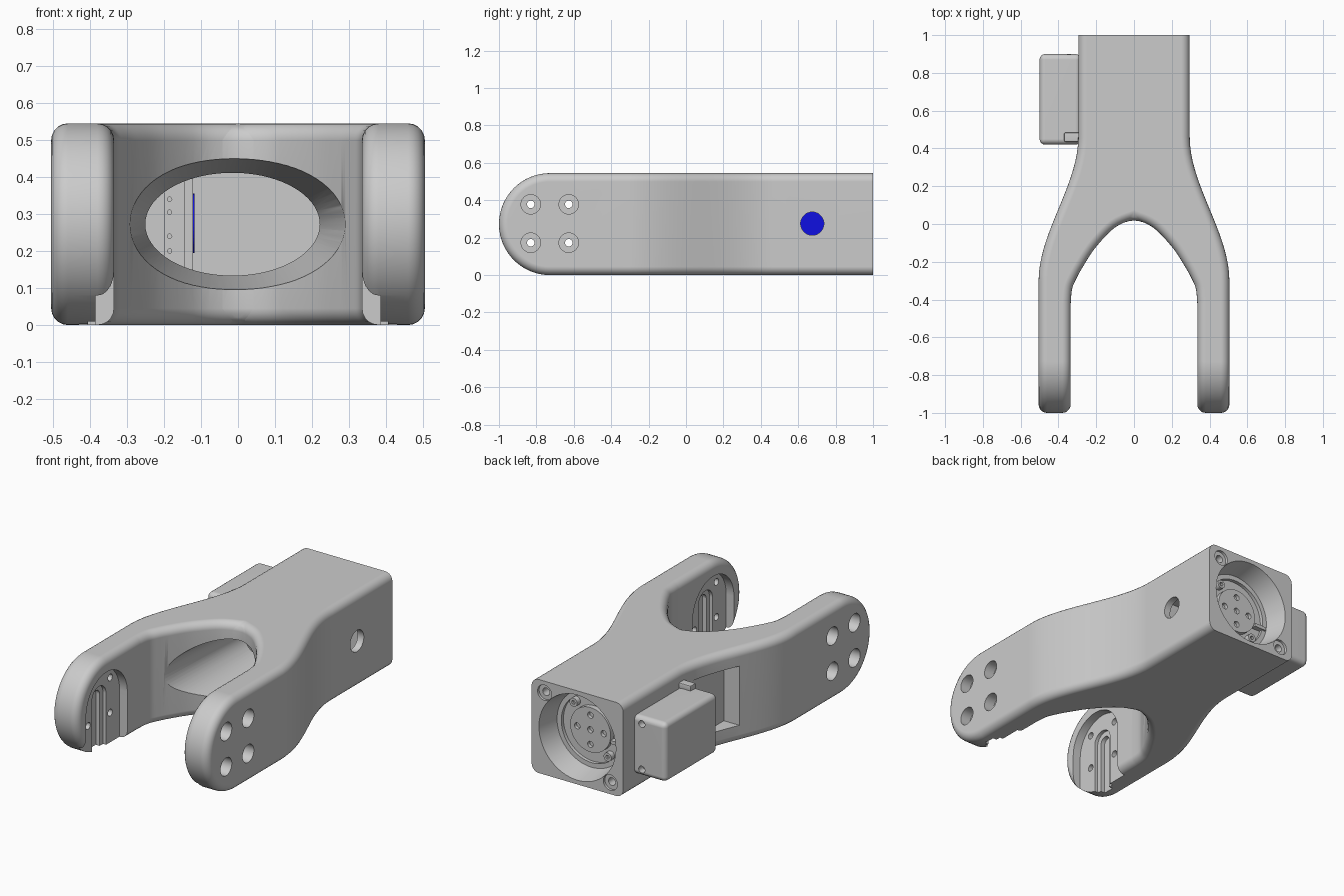
import bpy, bmesh, math
from mathutils import Vector

if "Cube" in bpy.data.objects:
    bpy.data.objects.remove(bpy.data.objects["Cube"])

H, MID = 0.545, 0.2725          # overall height and its middle


def lift(axis, d, u, v):
    return {'x': (d, u, v), 'y': (u, d, v), 'z': (u, v, d)}[axis]


def solid(name, axis, d0, prof0, d1, prof1=None):
    """Closed solid between two matching 2D profiles placed along an axis."""
    prof1 = prof1 or prof0
    n = len(prof0)
    bm = bmesh.new()
    a = [bm.verts.new(lift(axis, d0, *p)) for p in prof0]
    b = [bm.verts.new(lift(axis, d1, *p)) for p in prof1]
    bm.faces.new(a)
    bm.faces.new(b)
    for i in range(n):
        j = (i + 1) % n
        bm.faces.new((a[i], a[j], b[j], b[i]))
    bmesh.ops.recalc_face_normals(bm, faces=bm.faces)
    me = bpy.data.meshes.new(name)
    bm.to_mesh(me)
    bm.free()
    ob = bpy.data.objects.new(name, me)
    bpy.context.collection.objects.link(ob)
    return ob


def circle(u, v, r, rv=None, n=48):
    rv = rv or r
    return [(u + r * math.cos(2 * math.pi * i / n), v + rv * math.sin(2 * math.pi * i / n)) for i in range(n)]


def rect(u0, u1, v0, v1):
    return [(u0, v0), (u1, v0), (u1, v1), (u0, v1)]


def arch(u, v, r, n=24):
    """Upright slot profile, open through the bottom."""
    return [(u - r, -0.1), (u + r, -0.1)] + [
        (u + r * math.cos(math.pi * i / n), v + r * math.sin(math.pi * i / n)) for i in range(n + 1)]


def spline(pts, steps=5):
    """Catmull-Rom curve through the points."""
    p = [Vector(q) for q in [pts[0]] + pts + [pts[-1]]]
    out = []
    for i in range(1, len(p) - 2):
        for s in range(steps):
            t = s / steps
            a, b, c, d = p[i - 1:i + 3]
            out.append(tuple(0.5 * (2 * b + (c - a) * t + (2 * a - 5 * b + 4 * c - d) * t * t
                                    + (3 * b - a - 3 * c + d) * t ** 3)))
    return out + [tuple(p[-1])]


def apply(ob, mod):
    bpy.context.view_layer.objects.active = ob
    bpy.ops.object.modifier_apply(modifier=mod.name)


def boolean(ob, cutter, op='DIFFERENCE'):
    m = ob.modifiers.new("bool", 'BOOLEAN')
    m.operation, m.solver, m.object = op, 'EXACT', cutter
    apply(ob, m)
    bpy.data.objects.remove(cutter)


def cut(ob, *args):
    boolean(ob, solid("cutter", *args))


def bevel(ob, width, segments=5):
    m = ob.modifiers.new("bevel", 'BEVEL')
    m.width, m.segments, m.use_clamp_overlap = width, segments, False
    m.limit_method, m.angle_limit = 'ANGLE', math.radians(40)
    apply(ob, m)


def smooth(ob):
    bpy.ops.object.select_all(action='DESELECT')
    ob.select_set(True)
    bpy.context.view_layer.objects.active = ob
    bpy.ops.object.shade_smooth_by_angle(angle=math.radians(30))
    m = ob.modifiers.new("normals", 'WEIGHTED_NORMAL')
    m.keep_sharp = True


# fork body: plan outline crossed with the round-ended side profile
flare = []
for i in range(19):
    t = i / 18
    flare.append((0.295 + 0.21 * t * t * (3 - 2 * t), 0.46 - 0.76 * t))
crotch = spline([(0, 0.027), (0.1, -0.018), (0.2, -0.12), (0.27, -0.225), (0.308, -0.295),
                 (0.328, -0.345), (0.335, -0.42)])
half = [(0.295, 1.2)] + flare + [(0.505, -1.2), (0.335, -1.2)] + crotch[::-1]
plan = half + [(-x, y) for x, y in half[-2::-1]]
body = solid("fork_body", 'z', -0.1, plan, H + 0.1)
tip = [(-1 + MID - MID * math.sin(math.pi * i / 32), MID + MID * math.cos(math.pi * i / 32)) for i in range(33)]
boolean(body, solid("side", 'x', -0.8, tip + [(1.4, 0), (1.4, H)], 0.8), 'INTERSECT')
bm = bmesh.new()
bm.from_mesh(body.data)
bmesh.ops.remove_doubles(bm, verts=bm.verts, dist=0.0005)
bm.to_mesh(body.data)
bm.free()
bevel(body, 0.045)
cut(body, 'y', 1.0, rect(-1, 1, -1, 1), 1.5)

# oval tunnel from the crotch into the hollow shank
cut(body, 'y', -0.3, circle(0, MID, 0.294, 0.208, 72), 0.42, circle(-0.015, MID, 0.235, 0.138, 72))
cut(body, 'y', 0.41, rect(-0.255, 0.255, 0.05, 0.495), 0.8)

# arm tips: arched inner recess with stepped slot, four counterbored holes
for s in (1, -1):
    for zc, r, depth in ((MID, 0.19, 0.385), (0.3, 0.065, 0.405), (0.3, 0.035, 0.43)):
        cut(body, 'x', s * 0.25, arch(-0.73, zc, r), s * depth)
    for y in (-0.83, -0.627):
        for z in (0.173, 0.378):
            cut(body, 'x', s * 0.3, circle(y, z, 0.02, n=24), s * 0.6)
            cut(body, 'x', s * 0.44, circle(y, z, 0.052, n=32), s * 0.6)

# side hole, and clearance for the pod
cut(body, 'x', 0.2, circle(0.675, 0.275, 0.062), 0.5)
cut(body, 'x', -0.7, rect(0.08, 0.46, 0.1, 0.445), -0.3)

# rear bore, stepped floor, corner screw recesses
cut(body, 'y', 1.02, circle(0, MID, 0.252, n=64), 0.87, circle(0, MID, 0.222, n=64))
cut(body, 'y', 0.9, circle(0, MID, 0.195, n=64), 0.85)
for s in (1, -1):
    x, z = s * 0.212, MID + s * 0.205
    cut(body, 'y', 1.1, circle(x, z, 0.045, n=32), 0.985)
    cut(body, 'y', 1.1, circle(x, z, 0.022, n=24), 0.93)
smooth(body)

# output disc with five holes
disc = solid("output_disc", 'y', 0.83, circle(0, MID, 0.13, n=64), 0.88)
for u, v in ((0, 0), (0.085, 0), (-0.085, 0), (0, 0.085), (0, -0.085)):
    cut(disc, 'y', 0.86, circle(u, MID + v, 0.018, n=20), 0.95)
smooth(disc)

# small screws and rib on the bore floor
for s in (1, -1):
    screw = solid("bore_screw", 'y', 0.84, circle(s * 0.11, MID + s * 0.13, 0.025, n=24), 0.88)
    cut(screw, 'y', 0.865, circle(s * 0.11, MID + s * 0.13, 0.012, n=6), 0.9)
    smooth(screw)
solid("bore_rib", 'y', 0.84, rect(-0.21, -0.13, 0.225, 0.245), 0.88)

# side pod with two screw holes
pod = solid("side_pod", 'x', -0.5, rect(0.42, 0.9, 0.1, 0.445), -0.28)
bevel(pod, 0.03, 4)
for z in (0.14, 0.405):
    cut(pod, 'y', 0.86, circle(-0.345, z, 0.02, n=24), 1.0)
smooth(pod)
tab = solid("pod_tab", 'x', -0.37, rect(0.435, 0.485, 0.44, 0.475), -0.28)
bevel(tab, 0.008, 2)
smooth(tab)

# inner bracket and board, with the blue spot behind the side hole
bracket = solid("inner_bracket", 'y', 0.5, rect(-0.2, -0.145, 0.1, 0.445), 0.53)
for z in (0.16, 0.2, 0.24, 0.305, 0.34, 0.38):
    cut(bracket, 'y', 0.45, circle(-0.185, z, 0.006, n=12), 0.6)
solid("inner_board", 'x', -0.145, rect(0.51, 0.81, 0.1, 0.445), -0.122)
spot = solid("blue_spot", 'x', -0.125, circle(0.675, 0.275, 0.08), -0.118)
blue = bpy.data.materials.new("blue")
blue.diffuse_color = (0.005, 0.005, 0.75, 1)
blue.use_nodes = True
blue.node_tree.nodes["Principled BSDF"].inputs["Base Color"].default_value = blue.diffuse_color
spot.data.materials.append(blue)
